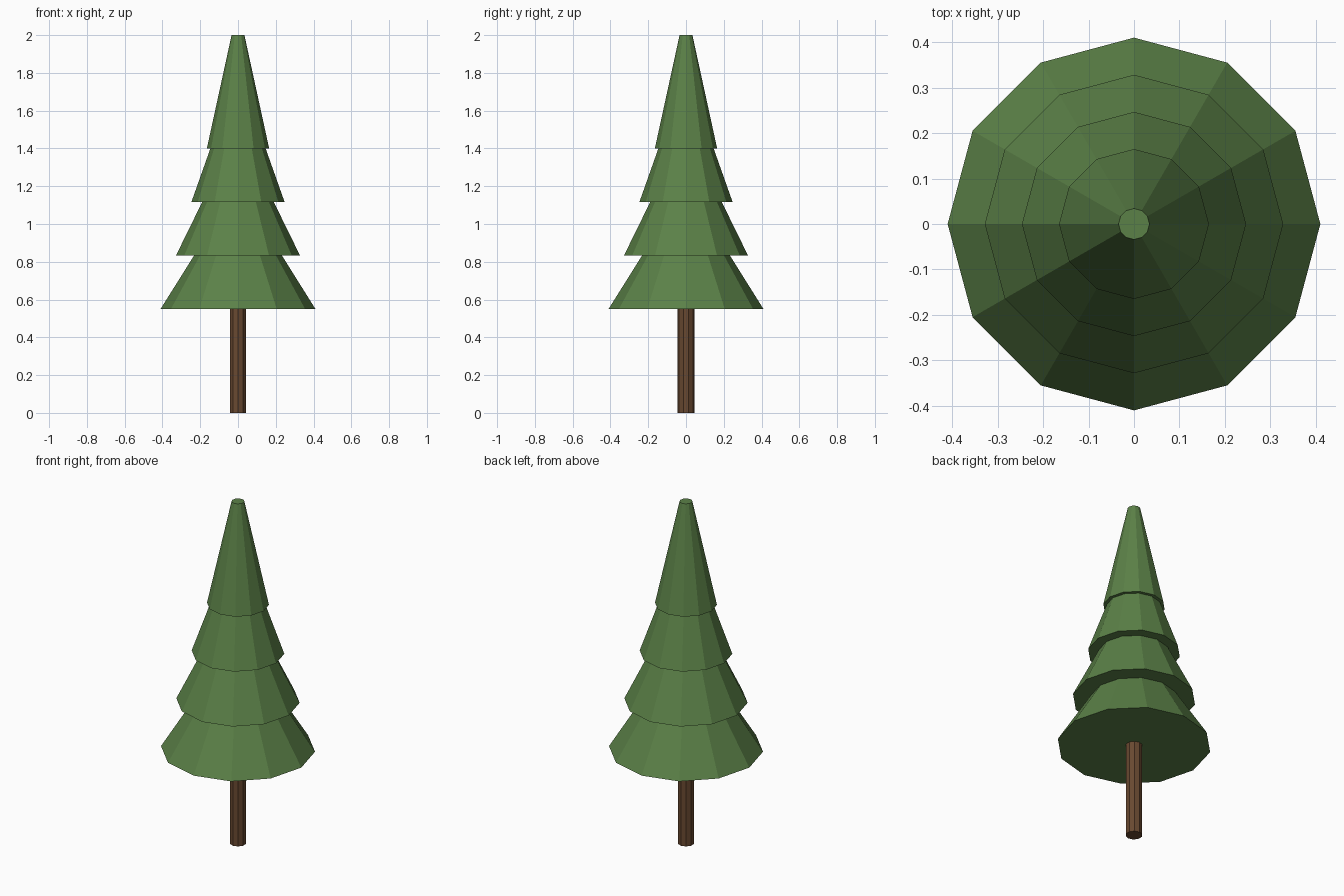
import bpy

if "Cube" in bpy.data.objects:
    bpy.data.objects.remove(bpy.data.objects["Cube"])


def make_material(name, rgb):
    mat = bpy.data.materials.new(name)
    mat.diffuse_color = (*rgb, 1.0)
    mat.use_nodes = True
    mat.node_tree.nodes["Principled BSDF"].inputs["Base Color"].default_value = mat.diffuse_color
    return mat


def frustum(name, sides, r_bottom, r_top, z, height, mat):
    bpy.ops.mesh.primitive_cone_add(vertices=sides, radius1=r_bottom, radius2=r_top,
                                    depth=height, location=(0, 0, z + height / 2))
    obj = bpy.context.object
    obj.name = name
    obj.data.materials.append(mat)
    return obj


bark = make_material("bark brown", (0.14, 0.066, 0.03))
needles = make_material("needle green", (0.105, 0.22, 0.064))

# Trunk
frustum("trunk", 10, 0.045, 0.045, 0.0, 0.56, bark)

# Four overlapping tiers of foliage, narrowing upwards
for i in range(4):
    frustum(f"foliage_tier_{i + 1}", 12, 0.41 - 0.0817 * i, 0.034,
            0.55 + 0.2833 * i, 0.6, needles)
